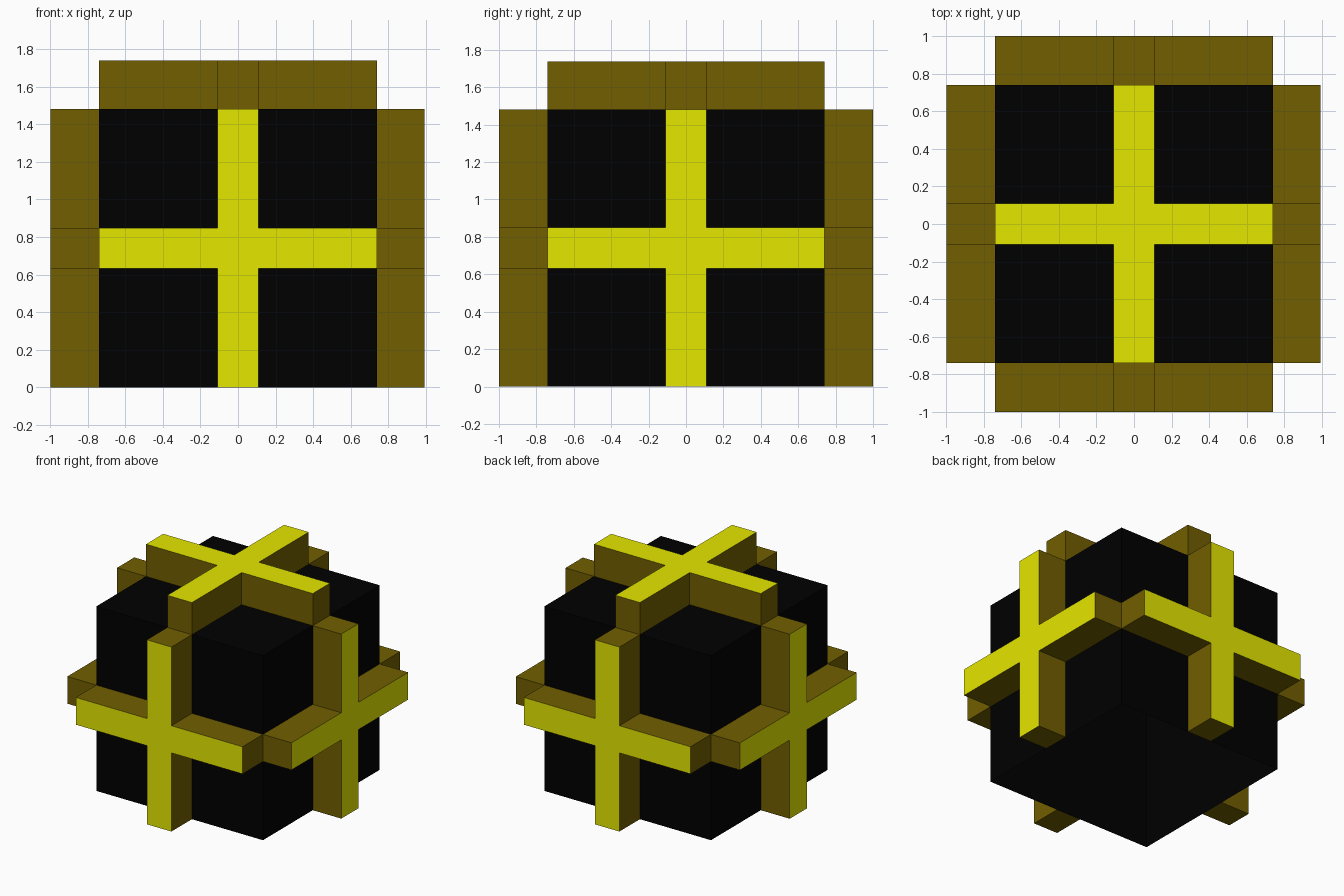
import bpy
import bmesh
from math import pi
from mathutils import Matrix, Vector

HALF = 0.74      # half the block's side
BAR = 0.109      # half the width of a bar

default = bpy.data.objects.get("Cube")
if default:
    bpy.data.objects.remove(default, do_unlink=True)


def make_material(name, rgb):
    mat = bpy.data.materials.new(name)
    mat.use_nodes = True
    color = (*rgb, 1.0)
    mat.diffuse_color = color
    mat.node_tree.nodes["Principled BSDF"].inputs["Base Color"].default_value = color
    return mat


black = make_material("black", (0.0, 0.0, 0.0))
yellow = make_material("bright yellow", (0.785, 0.8, 0.0))
brown = make_material("olive brown", (0.165, 0.113, 0.0))


def make_object(name, bm, materials):
    mesh = bpy.data.meshes.new(name)
    bm.to_mesh(mesh)
    bm.free()
    for mat in materials:
        mesh.materials.append(mat)
    obj = bpy.data.objects.new(name, mesh)
    obj.location.z = HALF
    bpy.context.collection.objects.link(obj)
    return obj


# Hollow block, open underneath
bm = bmesh.new()
bmesh.ops.create_cube(bm, size=2 * HALF)
underside = [f for f in bm.faces if f.normal.z < -0.5]
bmesh.ops.delete(bm, geom=underside, context="FACES_ONLY")
make_object("block", bm, [black])


def add_cross(name, rotation, reach):
    """Raised plus shape: bright outer face, brown sides, open against the block."""
    bm = bmesh.new()
    corner = [(HALF, -BAR), (HALF, BAR), (BAR, BAR)]
    outline = []
    for quarter in range(4):
        turn = Matrix.Rotation(quarter * pi / 2, 3, "Z")
        outline += [bm.verts.new(turn @ Vector((x, y, reach))) for x, y in corner]
    bm.faces.new(outline)
    # Walls running back to the block
    rim = bmesh.ops.extrude_edge_only(bm, edges=bm.edges[:])
    for v in rim["geom"]:
        if isinstance(v, bmesh.types.BMVert):
            v.co.z = HALF
    bmesh.ops.recalc_face_normals(bm, faces=bm.faces)
    for face in bm.faces:
        face.material_index = 0 if abs(face.normal.z) > 0.5 else 1
    bm.transform(rotation)
    make_object(name, bm, [yellow, brown])


# One cross on the top and on each of the four sides
add_cross("top_cross", Matrix.Identity(4), 0.998)
tip = Matrix.Rotation(pi / 2, 4, "X")
sides = (("front", 1.0), ("left", 0.993), ("back", 1.0), ("right", 0.997))
for i, (side, reach) in enumerate(sides):
    add_cross(side + "_cross", Matrix.Rotation(i * pi / 2, 4, "Z") @ tip, reach)
